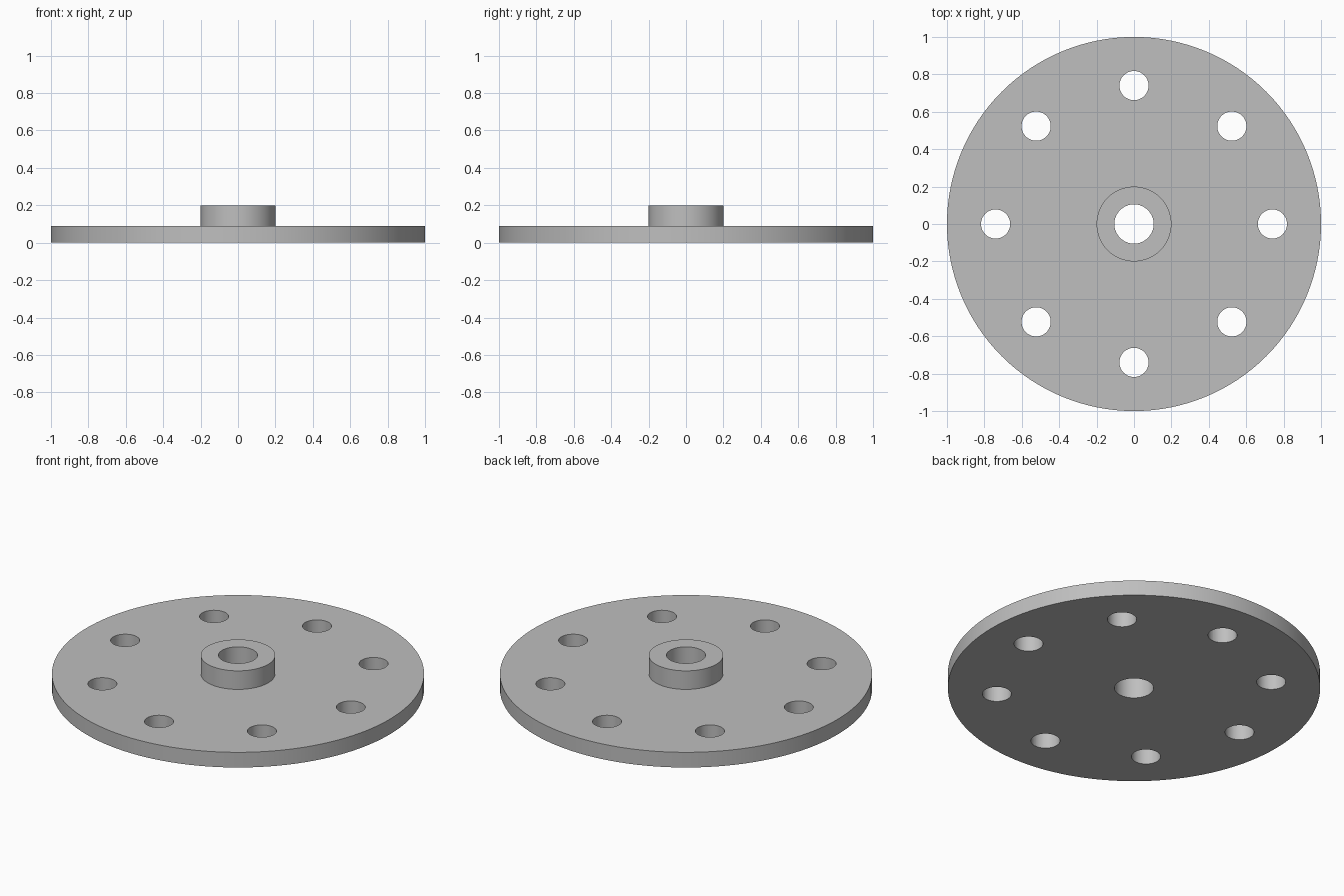
import bpy, bmesh, math
from mathutils import Matrix, Vector

cube = bpy.data.objects.get("Cube")
if cube:
    bpy.data.objects.remove(cube, do_unlink=True)

PLATE_R, PLATE_H = 1.0, 0.09
HUB_R, HUB_H = 0.2, 0.2
BORE_R = 0.105
HOLE_R, HOLE_RING, HOLES = 0.078, 0.74, 8

grey = bpy.data.materials.new("plain_grey")
grey.use_nodes = True
colour = (0.52, 0.52, 0.52, 1)
grey.diffuse_color = colour
grey.node_tree.nodes["Principled BSDF"].inputs["Base Color"].default_value = colour


def make_object(name, bm):
    bmesh.ops.recalc_face_normals(bm, faces=bm.faces)
    mesh = bpy.data.meshes.new(name)
    bm.to_mesh(mesh)
    bm.free()
    mesh.materials.append(grey)
    obj = bpy.data.objects.new(name, mesh)
    bpy.context.collection.objects.link(obj)
    return obj


# Flange: round plate, raised hub and centre bore turned from one profile
profile = [(BORE_R, 0), (PLATE_R, 0), (PLATE_R, PLATE_H),
           (HUB_R, PLATE_H), (HUB_R, HUB_H), (BORE_R, HUB_H)]
bm = bmesh.new()
verts = [bm.verts.new((r, 0, z)) for r, z in profile]
edges = [bm.edges.new((v, verts[i - 1])) for i, v in enumerate(verts)]
bmesh.ops.spin(bm, geom=verts + edges, cent=(0, 0, 0), axis=(0, 0, 1),
               angle=math.tau, steps=128, use_merge=False)
bmesh.ops.remove_doubles(bm, verts=bm.verts, dist=0.0001)
flange = make_object("flange", bm)

# Bolt holes: a ring of cylinders cut through the plate
bm = bmesh.new()
for i in range(HOLES):
    spot = Matrix.Rotation(math.tau * i / HOLES, 4, "Z") @ Vector((HOLE_RING, 0, PLATE_H / 2))
    bmesh.ops.create_cone(bm, cap_ends=True, segments=48, radius1=HOLE_R,
                          radius2=HOLE_R, depth=PLATE_H * 3,
                          matrix=Matrix.Translation(spot))
cutter = make_object("bolt_hole_cutter", bm)
cutter.hide_render = True

cut = flange.modifiers.new("bolt_holes", "BOOLEAN")
cut.operation = "DIFFERENCE"
cut.solver = "EXACT"
cut.object = cutter

bpy.ops.object.select_all(action="DESELECT")
flange.select_set(True)
bpy.context.view_layer.objects.active = flange
bpy.ops.object.modifier_apply(modifier=cut.name)
bpy.data.objects.remove(cutter, do_unlink=True)

# Round walls smooth, rims sharp
bpy.ops.object.shade_smooth_by_angle(angle=math.radians(30))
